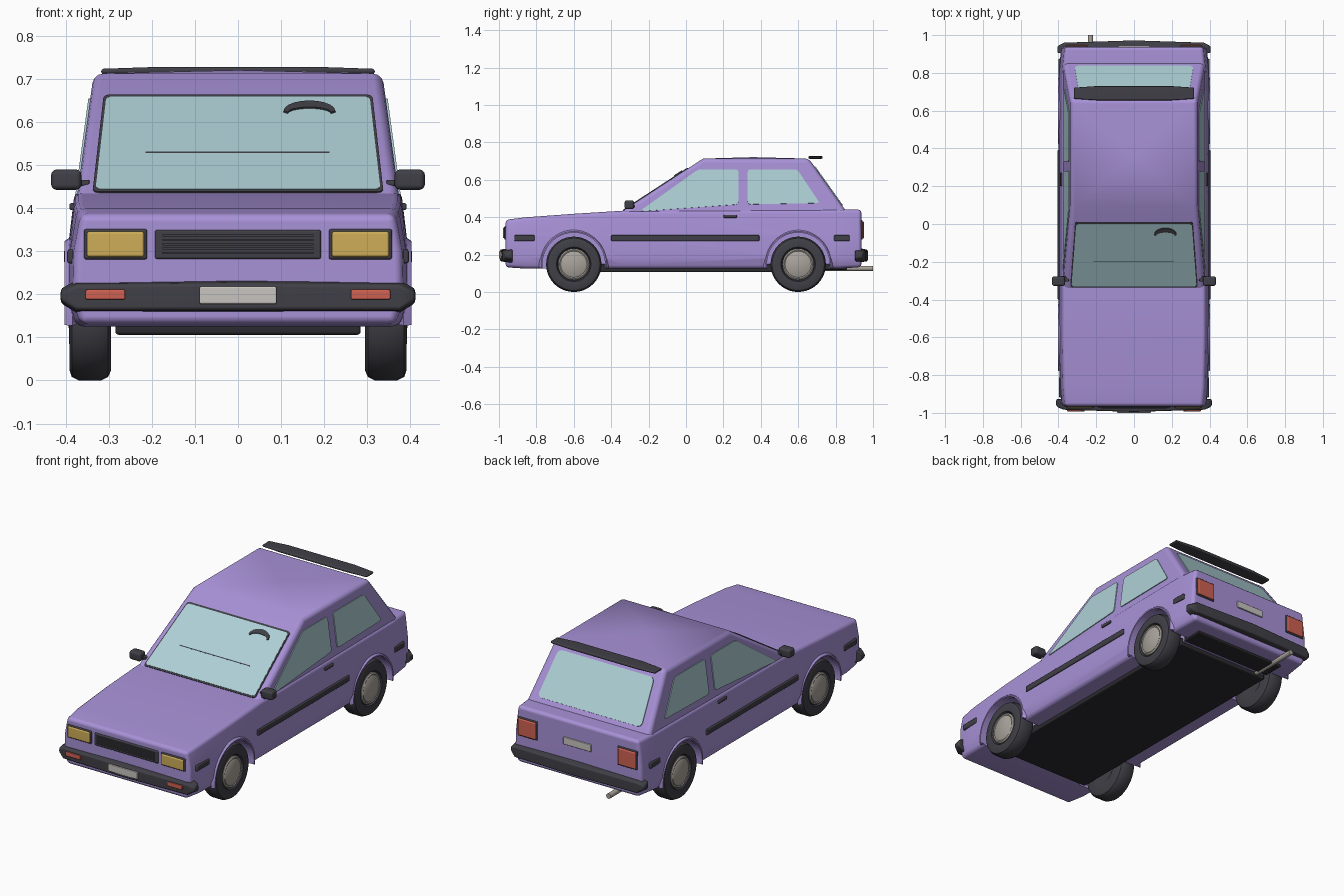
import bpy, bmesh, math
from mathutils import Vector

if "Cube" in bpy.data.objects:
    bpy.data.objects.remove(bpy.data.objects["Cube"])


def material(name, rgb):
    m = bpy.data.materials.new(name)
    m.diffuse_color = (*rgb, 1)
    m.use_nodes = True
    m.node_tree.nodes["Principled BSDF"].inputs["Base Color"].default_value = m.diffuse_color
    return m


PAINT = material("purple paint", (0.39, 0.285, 0.68))
GLASS = material("pale glass", (0.42, 0.63, 0.67))
TRIM = material("dark trim", (0.05, 0.05, 0.062))
FLOOR = material("black underbody", (0.025, 0.025, 0.03))
METAL = material("warm grey metal", (0.40, 0.37, 0.33))
AMBER = material("yellow lens", (0.62, 0.42, 0.10))
RED = material("red lens", (0.62, 0.12, 0.085))
PLATE = material("light plate", (0.58, 0.56, 0.53))


def add_object(name, bm, mat, bevel=0, mirror=False, segs=3, solid=0, cutters=()):
    """Turn a bmesh into a finished, smooth-by-angle object."""
    bmesh.ops.recalc_face_normals(bm, faces=bm.faces)
    me = bpy.data.meshes.new(name)
    bm.to_mesh(me)
    bm.free()
    me.materials.append(mat)
    ob = bpy.data.objects.new(name, me)
    bpy.context.collection.objects.link(ob)
    mods = ob.modifiers
    if solid:
        s = mods.new("thickness", 'SOLIDIFY')
        s.thickness, s.offset = solid, 0
    if bevel:
        b = mods.new("rounding", 'BEVEL')
        b.width, b.segments, b.limit_method = bevel, segs, 'ANGLE'
        b.angle_limit = math.radians(35)
    if mirror:
        mods.new("both sides", 'MIRROR')
    for c in cutters:
        mods.new("cut", 'BOOLEAN').object = c
    bpy.ops.object.select_all(action='DESELECT')
    ob.select_set(True)
    bpy.context.view_layer.objects.active = ob
    for m in list(mods):
        bpy.ops.object.modifier_apply(modifier=m.name)
    bpy.ops.object.shade_smooth_by_angle(angle=math.radians(35))
    if bevel:
        mods.new("even shading", 'WEIGHTED_NORMAL').keep_sharp = True
    return ob


def loft(name, rings, mat, closed=False, **kw):
    """Skin equal rings of points, capping the ends unless closed."""
    bm = bmesh.new()
    vs = [[bm.verts.new(p) for p in r] for r in rings]
    n = len(rings[0])
    pairs = list(zip(vs, vs[1:])) + ([(vs[-1], vs[0])] if closed else [])
    for a, b in pairs:
        for i in range(n):
            j = (i + 1) % n
            bm.faces.new((a[i], a[j], b[j], b[i]))
    if not closed:
        bm.faces.new(vs[0])
        bm.faces.new(vs[-1])
    return add_object(name, bm, mat, **kw)


def box(name, x, y, z, mat, bevel=0.0, **kw):
    rings = [[(x[0], y[0], h), (x[1], y[0], h), (x[1], y[1], h), (x[0], y[1], h)] for h in z]
    return loft(name, rings, mat, bevel=bevel, **kw)


def panel(name, pts, plane, mat, thick=0.009, corner=0.015, **kw):
    """Thin plate with rounded corners lying on a sloping plane."""
    bm = bmesh.new()
    bm.faces.new([bm.verts.new(plane(u, z)) for u, z in pts])
    if corner:
        bmesh.ops.bevel(bm, geom=bm.verts[:], offset=corner, segments=4,
                        profile=0.5, affect='VERTICES')
    return add_object(name, bm, mat, solid=thick, **kw)


def lathe(name, profile, cy, cz, mat, n=40, **kw):
    """Revolve (radius, x) points about an axle parallel to x."""
    bm = bmesh.new()
    vs = [bm.verts.new((x, cy, cz + r)) for r, x in profile]
    es = [bm.edges.new(p) for p in zip(vs, vs[1:])]
    bmesh.ops.spin(bm, geom=vs + es, cent=(0, cy, cz), axis=(1, 0, 0),
                   angle=math.tau, steps=n, use_duplicate=False)
    bmesh.ops.remove_doubles(bm, verts=bm.verts, dist=1e-5)
    return add_object(name, bm, mat, **kw)


# Sloping planes of the cabin
def side(y, z): return (0.375 - (z - 0.42) * 0.1356, y, z)
def front(x, z): return (x, -0.345 + (z - 0.43) * 1.537, z)
def rear(x, z): return (x, 0.865 - (z - 0.42) * 0.712, z)


# Lower body with wheel wells
cutters = []
for cy in (-0.6, 0.6):
    cutters.append(lathe("well_cutter", [(0, 0.27), (0.17, 0.27), (0.17, 0.5), (0, 0.5)],
                         cy, 0.15, PAINT, mirror=True))
    cutters[-1].hide_render = True
rings = []
for y, zb, zt, w in [(-0.965, 0.132, 0.386, 0.96), (-0.86, 0.125, 0.399, 0.985),
                     (-0.6, 0.125, 0.418, 1), (-0.33, 0.125, 0.435, 1),
                     (0.80, 0.125, 0.442, 1), (0.938, 0.132, 0.440, 0.965)]:
    half = [(0.38 * w, zb), (0.399 * w, zb + 0.06), (0.396 * w, 0.30), (0.379 * w, zt)]
    rings.append([(x, y, z) for x, z in half] + [(-x, y, z) for x, z in reversed(half)])
loft("lower_body", rings, PAINT, bevel=0.018, cutters=cutters)
for c in cutters:
    bpy.data.objects.remove(c)

# Cabin with a faintly crowned roof
bm = bmesh.new()
low, top = [], []
for s, f in ((1, front), (-1, front), (-1, rear), (1, rear)):
    for z, ring in ((0.36, low), (0.713, top)):
        ring.append(bm.verts.new((s * side(0, z)[0], f(0, z)[1], z)))
peak = bm.verts.new((0, 0.36, 0.721))
bm.faces.new(low)
for i in range(4):
    j = (i + 1) % 4
    bm.faces.new((low[i], low[j], top[j], top[i]))
    bm.faces.new((top[i], top[j], peak))
add_object("cabin", bm, PAINT, bevel=0.022)

# Windows
panel("windscreen_seal", [(-0.338, 0.436), (0.338, 0.436), (0.312, 0.662), (-0.312, 0.662)],
      front, TRIM, thick=0.006)
panel("windscreen", [(-0.331, 0.441), (0.331, 0.441), (0.306, 0.656), (-0.306, 0.656)],
      front, GLASS)
panel("rear_window", [(-0.315, 0.462), (0.315, 0.462), (0.29, 0.672), (-0.29, 0.672)],
      rear, GLASS, corner=0.025)
panel("front_door_window", [(-0.25, 0.43), (0.28, 0.468), (0.28, 0.655), (0.065, 0.655)],
      side, GLASS, mirror=True)
panel("rear_side_window", [(0.33, 0.468), (0.715, 0.475), (0.595, 0.655), (0.33, 0.655)],
      side, GLASS, mirror=True)

# Dashboard edge and steering wheel rim showing at the windscreen
panel("dashboard_edge", [(-0.215, 0.5245), (0.212, 0.5245), (0.212, 0.5275), (-0.215, 0.5275)],
      front, TRIM, thick=0.0095, corner=0)
arc = [math.pi * k / 10 for k in range(11)]
panel("steering_wheel", [(0.166 + 0.06 * math.cos(a), 0.619 + 0.024 * math.sin(a)) for a in arc]
      + [(0.166 - 0.05 * math.cos(a), 0.616 + 0.012 * math.sin(a)) for a in arc],
      front, TRIM, thick=0.018, corner=0)

# Wheels and arch lips
for label, cy in (("front", -0.6), ("rear", 0.6)):
    lathe(label + "_tyres", [(0.07, 0.300), (0.125, 0.295), (0.140, 0.302), (0.148, 0.318),
                             (0.148, 0.370), (0.140, 0.386), (0.122, 0.392), (0.092, 0.389),
                             (0.086, 0.378), (0.0, 0.376)], cy, 0.148, TRIM, mirror=True)
    lathe(label + "_inner_discs", [(0.0, 0.31), (0.08, 0.303)], cy, 0.148, TRIM, mirror=True)
    lathe(label + "_hubcaps", [(0.083, 0.372), (0.083, 0.386), (0.076, 0.391), (0.070, 0.388),
                               (0.064, 0.392), (0.0, 0.394)], cy, 0.148, METAL, mirror=True)
    lips = []
    for k in range(25):
        a = math.radians(-7 + 194 * k / 24)
        lips.append([(x, cy + r * math.cos(a), 0.15 + r * math.sin(a))
                     for r, x in ((0.167, 0.375), (0.167, 0.402), (0.174, 0.403), (0.186, 0.385))])
    loft(label + "_arch_lips", lips, PAINT, mirror=True)

# Underbody and exhaust
box("floor_pan", (-0.285, 0.285), (-0.74, 0.72), (0.106, 0.15), FLOOR, 0.008)
box("rear_floor", (-0.28, 0.28), (0.74, 0.86), (0.118, 0.15), FLOOR, 0.005)
pipe = [[(-0.23 + 0.014 * math.cos(k * math.tau / 16), y, 0.126 + 0.014 * math.sin(k * math.tau / 16))
         for k in range(16)] for y in (0.70, 1.0)]
loft("exhaust_pipe", pipe, METAL)

# Bumpers
for label, s, reach, wide in (("front", -1, 0.995, 1.0), ("rear", 1, 0.972, 0.985)):
    rings = []
    for x, back, lo, hi in [(-0.412, 0.03, 0.178, 0.216), (-0.375, 0.012, 0.156, 0.234),
                            (0, 0, 0.156, 0.238), (0.375, 0.012, 0.156, 0.234),
                            (0.412, 0.03, 0.178, 0.216)]:
        yo, yi = s * (reach - back), s * (reach - 0.068)
        rings.append([(x * wide, yi, lo), (x * wide, yo, lo + 0.008),
                      (x * wide, yo, hi - 0.012), (x * wide, yi, hi)])
    loft(label + "_bumper", rings, TRIM, bevel=0.008)

# Front lamps, grille and plates
box("headlight_frame", (0.211, 0.358), (-0.972, -0.93), (0.281, 0.352), TRIM, 0.006, mirror=True)
box("headlight", (0.218, 0.351), (-0.978, -0.95), (0.287, 0.346), AMBER, 0.006, mirror=True)
box("grille", (-0.193, 0.193), (-0.972, -0.93), (0.282, 0.350), TRIM, 0.006)
for k in range(5):
    z = 0.294 + k * 0.010
    box("grille_slat", (-0.175, 0.175), (-0.977, -0.96), (z, z + 0.005), TRIM)
box("front_plate", (-0.09, 0.09), (-1.0, -0.97), (0.178, 0.218), PLATE, 0.004)
box("front_indicator", (0.262, 0.354), (-0.993, -0.96), (0.188, 0.211), RED, 0.004, mirror=True)

# Tail lamps and rear plate
box("tail_light_frame", (0.243, 0.363), (0.91, 0.944), (0.280, 0.384), TRIM, 0.005, mirror=True)
box("tail_light", (0.249, 0.357), (0.92, 0.951), (0.286, 0.378), RED, 0.006, mirror=True)
box("rear_plate", (-0.085, 0.085), (0.92, 0.945), (0.306, 0.346), PLATE, 0.004)

# Side trim
box("side_moulding", (0.38, 0.404), (-0.40, 0.392), (0.272, 0.304), TRIM, 0.005, mirror=True)
box("front_side_marker", (0.36, 0.397), (-0.918, -0.81), (0.272, 0.304), TRIM, 0.006, mirror=True)
box("rear_side_marker", (0.36, 0.400), (0.79, 0.875), (0.272, 0.304), TRIM, 0.006, mirror=True)
box("door_handle", (0.36, 0.392), (0.20, 0.272), (0.396, 0.412), TRIM, 0.005, mirror=True)

# Door mirrors
box("mirror_arm", (0.345, 0.385), (-0.305, -0.275), (0.452, 0.466), TRIM, 0.004, mirror=True)
box("mirror_housing", (0.364, 0.434), (-0.328, -0.277), (0.443, 0.490), TRIM, 0.012, mirror=True)

# Roof spoiler
rings = [[(x, 0.655 + d, 0.712), (x, 0.73 - d, 0.712), (x, 0.73 - d, h), (x, 0.655 + d, h)]
         for x, d, h in ((-0.318, 0.008, 0.724), (-0.2, 0, 0.728), (0.2, 0, 0.728), (0.318, 0.008, 0.724))]
loft("roof_spoiler", rings, TRIM, bevel=0.006)
